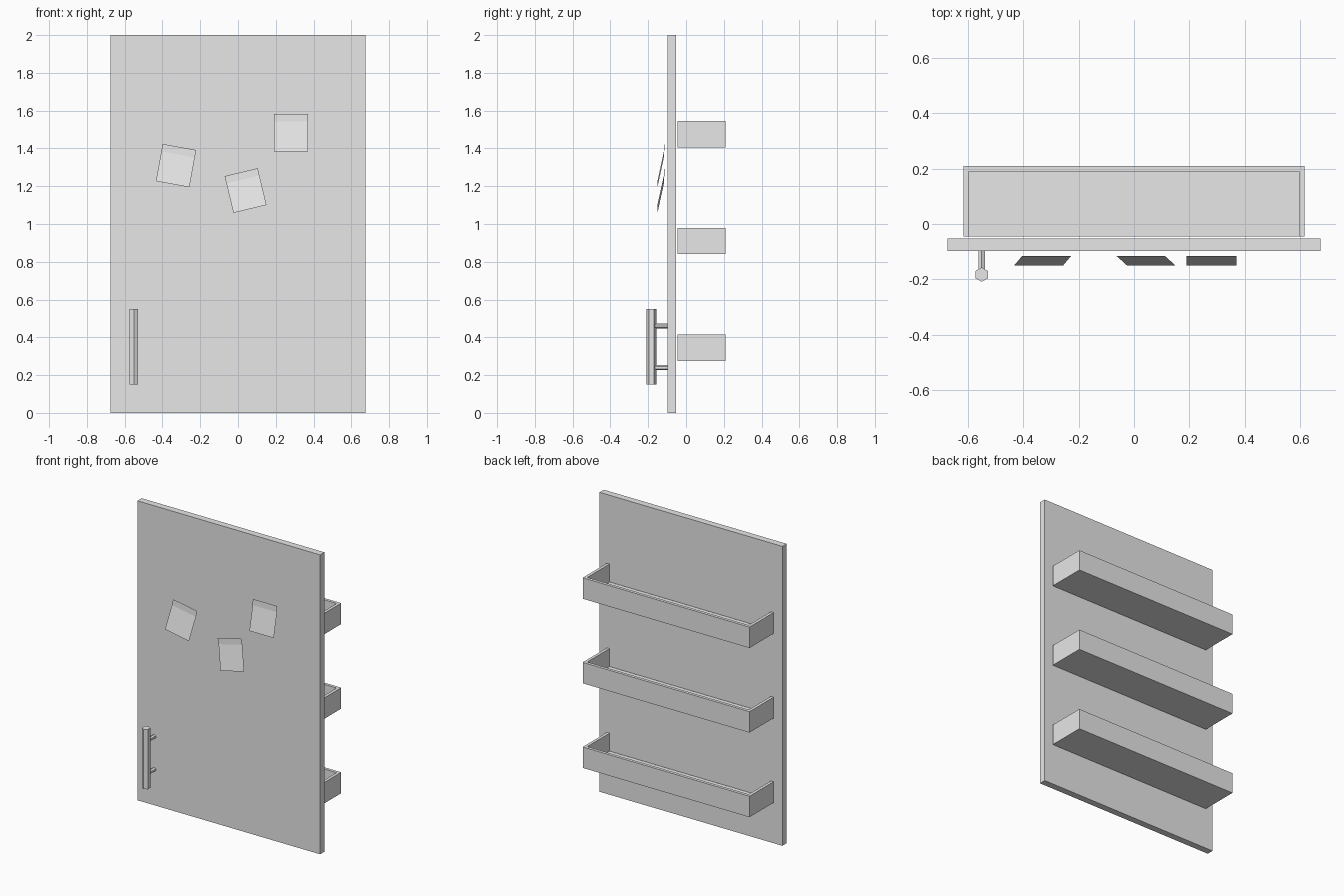
import bpy, bmesh, math
from mathutils import Matrix, Vector

if "Cube" in bpy.data.objects:
    bpy.data.objects.remove(bpy.data.objects["Cube"], do_unlink=True)

grey = bpy.data.materials.new("light_grey")
grey.use_nodes = True
grey.diffuse_color = (0.8, 0.8, 0.8, 1)
grey.node_tree.nodes["Principled BSDF"].inputs["Base Color"].default_value = (0.8, 0.8, 0.8, 1)


def finish(name, bm):
    mesh = bpy.data.meshes.new(name)
    bm.to_mesh(mesh)
    bm.free()
    mesh.materials.append(grey)
    obj = bpy.data.objects.new(name, mesh)
    bpy.context.collection.objects.link(obj)
    return obj


def add_box(bm, low, high):
    low, high = Vector(low), Vector(high)
    matrix = Matrix.Translation((low + high) / 2) @ Matrix.Diagonal((*(high - low), 1))
    bmesh.ops.create_cube(bm, size=1, matrix=matrix)


def hex_bar(name, centre, radius, length, rotation):
    bm = bmesh.new()
    bmesh.ops.create_cone(bm, cap_ends=True, segments=6, radius1=radius, radius2=radius,
                          depth=length, matrix=Matrix.Translation(centre) @ rotation)
    return finish(name, bm)


# Door panel
FRONT, BACK = -0.097, -0.052
bm = bmesh.new()
add_box(bm, (-0.675, FRONT, 0), (0.675, BACK, 2))
finish("door_panel", bm)


# Storage trays: a box whose top and panel side are open
def tray(name, z):
    half, near, far, height, wall = 0.616, -0.045, 0.21, 0.14, 0.02
    inner = half - wall
    bm = bmesh.new()
    # U-shaped outline of the walls, extruded above the floor
    outline = [(-half, near), (-inner, near), (-inner, far - wall), (inner, far - wall),
               (inner, near), (half, near), (half, far), (-half, far)]
    base = bm.faces.new([bm.verts.new((x, y, z)) for x, y in outline])
    top = bmesh.ops.extrude_face_region(bm, geom=[base])["geom"]
    bmesh.ops.translate(bm, vec=(0, 0, height),
                        verts=[v for v in top if isinstance(v, bmesh.types.BMVert)])
    bmesh.ops.recalc_face_normals(bm, faces=bm.faces[:])
    add_box(bm, (-inner, near, z), (inner, far - wall, z + wall))
    return finish(name, bm)


for label, z in (("lower", 0.275), ("middle", 0.84), ("upper", 1.405)):
    tray(label + "_tray", z)

# Handle: six-sided grip on two posts
HANDLE_X, HANDLE_Y = -0.551, -0.183
hex_bar("handle_grip", (HANDLE_X, HANDLE_Y, 0.35), 0.026, 0.4, Matrix())
for label, z in (("lower", 0.24), ("upper", 0.46)):
    hex_bar(label + "_handle_post", (HANDLE_X, (HANDLE_Y + FRONT) / 2, z), 0.013,
            FRONT - HANDLE_Y, Matrix.Rotation(math.pi / 2, 4, "X"))


# Paper notes: thin sheets with an upright top strip and a lower part bent forward
def note(name, x, z, turn):
    bm = bmesh.new()
    place = Matrix.Translation((x, 0, z)) @ Matrix.Rotation(math.radians(turn), 4, "Y")
    rows = [[bm.verts.new(place @ Vector((side, y, h))) for side in (-0.09, 0.09)]
            for y, h in ((-0.151, -0.1), (-0.117, 0.06), (-0.115, 0.1))]
    for a, b in zip(rows, rows[1:]):
        bm.faces.new((a[0], a[1], b[1], b[0]))
    return finish(name, bm)


note("left_note", 0.28, 1.483, 0)
note("middle_note", 0.04, 1.177, -13.5)
note("right_note", -0.328, 1.309, 10.3)
